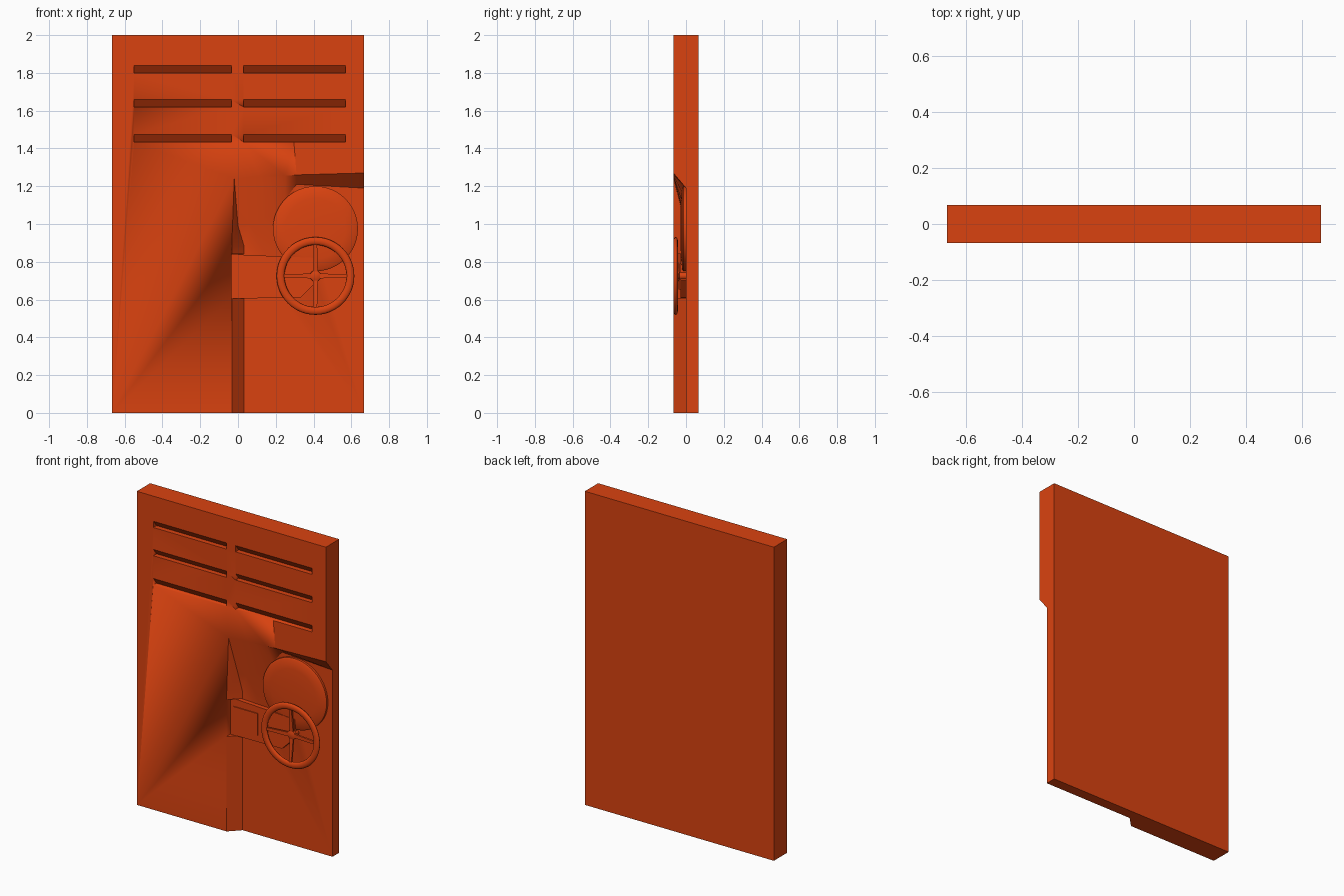
import bpy, bmesh, math
from mathutils import Vector, Matrix

if "Cube" in bpy.data.objects:
    bpy.data.objects.remove(bpy.data.objects["Cube"])

orange = bpy.data.materials.new("orange paint")
orange.diffuse_color = (0.70, 0.055, 0.005, 1)
orange.use_nodes = True
orange.node_tree.nodes["Principled BSDF"].inputs["Base Color"].default_value = orange.diffuse_color
W, D, H = 0.667, 0.067, 2.0


def finish(bm, name, mat=orange, angle=30):
    bmesh.ops.recalc_face_normals(bm, faces=bm.faces)
    me = bpy.data.meshes.new(name)
    bm.to_mesh(me)
    bm.free()
    ob = bpy.data.objects.new(name, me)
    bpy.context.collection.objects.link(ob)
    me.materials.append(mat)
    bpy.ops.object.select_all(action='DESELECT')
    ob.select_set(True)
    bpy.context.view_layer.objects.active = ob
    bpy.ops.object.shade_smooth_by_angle(angle=math.radians(angle))
    return ob


def loft(bm, rings):
    """Closed solid through rings of equal point counts."""
    vs = [[bm.verts.new(p) for p in r] for r in rings]
    n = len(vs[0])
    for a, b in zip(vs, vs[1:]):
        for i in range(n):
            bm.faces.new((a[i], a[(i + 1) % n], b[(i + 1) % n], b[i]))
    bm.faces.new(vs[0])
    bm.faces.new(vs[-1])


def circle(cx, cz, r, y, n=48):
    return [(cx + r * math.cos(2 * math.pi * i / n), y, cz + r * math.sin(2 * math.pi * i / n))
            for i in range(n)]


# Door: full slab with a sloped-edge recess in the lower right of the front
rim = [(-.033, 0), (-.033, .88), (-.02, 1.24), (.06, 1.245), (.12, 1.25), (.19, 1.25),
       (.25, 1.255), (.31, 1.26), (W, 1.27)]
foot = [(.033, 0), (.033, .88), (.0, .99), (.06, .995), (.12, 1.015), (.19, 1.06),
        (.25, 1.13), (.31, 1.21), (W, 1.19)]
bm = bmesh.new()
v = lambda x, y, z: bm.verts.new((x, y, z))
F = [v(x, -D, z) for x, z in rim]
G = [v(x, 0, z) for x, z in foot]
fa, fb, fc, gd = v(-W, -D, 0), v(-W, -D, H), v(W, -D, H), v(W, 0, 0)
ba, bb, bc, bd = v(-W, D, 0), v(-W, D, H), v(W, D, H), v(W, D, 0)
faces = [[fa] + F + [fc, fb], [gd] + G[::-1], [fa, ba, bd, gd, G[0], F[0]],
         [fa, fb, bb, ba], [fb, fc, bc, bb], [fc, F[-1], G[-1], gd, bd, bc], [ba, bb, bc, bd]]
for i in range(len(F) - 1):
    faces.append([F[i], F[i + 1], G[i + 1], G[i]])
for f in faces:
    bm.faces.new(f)
door = finish(bm, "door")

# Cutters: six louvre vents and the latch notch
bm = bmesh.new()
for z0, z1 in ((1.80, 1.84), (1.62, 1.66), (1.433, 1.475)):
    for x0, x1 in ((-.55, -.035), (.03, .57)):
        prof = [(-D, z1), (-.035, z0), (-.1, z0), (-.1, z1)]
        loft(bm, [[(x, y, z) for y, z in prof] for x in (x0, x1)])
loft(bm, [[(x, -.1, .605), (x, -.001, .605), (x, -.001, .84), (x, -.1, .84)] for x in (-.035, .06)])
cutter = finish(bm, "vent_cutter")
mod = door.modifiers.new("vents", 'BOOLEAN')
mod.operation, mod.solver, mod.object = 'DIFFERENCE', 'EXACT', cutter
bpy.context.view_layer.objects.active = door
bpy.ops.object.modifier_apply(modifier="vents")
bpy.data.objects.remove(cutter)

# Latch box tapering towards the wheel, with an inset plate
bm = bmesh.new()
outline = [(-.035, .605), (.33, .61), (.42, .70), (.42, .82), (-.035, .84)]
loft(bm, [[(x, y, z) for x, z in outline] for y in (.003, -.028)])
finish(bm, "latch_box")
bm = bmesh.new()
plate = [(-.01, .65), (.16, .65), (.16, .79), (-.01, .79)]
loft(bm, [[(x, y, z) for x, z in plate] for y in (-.026, -.034)])
finish(bm, "latch_plate")

# Domed round cover
bm = bmesh.new()
loft(bm, [circle(.41, .975, r, y) for r, y in
          ((.225, .003), (.225, -.014), (.215, -.02), (.16, -.026), (.09, -.029), (.03, -.03))])
finish(bm, "round_cover")

# Wheel rim: flattened ring
cx, cz = .41, .725
bm = bmesh.new()
n, m = 48, 12
ring = []
for i in range(n):
    a = 2 * math.pi * i / n
    row = []
    for j in range(m):
        b = 2 * math.pi * j / m
        r = .185 + .021 * math.cos(b)
        row.append(bm.verts.new((cx + r * math.cos(a), -.055 + .012 * math.sin(b), cz + r * math.sin(a))))
    ring.append(row)
for i in range(n):
    p, q = ring[i], ring[(i + 1) % n]
    for j in range(m):
        k = (j + 1) % m
        bm.faces.new((p[j], q[j], q[k], p[k]))
finish(bm, "wheel_rim", angle=60)

# Four spokes dipping to the hub
bm = bmesh.new()
for k in range(4):
    rot = Matrix.Rotation(k * math.pi / 2, 3, 'Y')
    rings = []
    for d, y, w in ((.01, -.042, .013), (.17, -.055, .009)):
        sec = [(d, y - .006, -w), (d, y + .006, -w), (d, y + .006, w), (d, y - .006, w)]
        rings.append([rot @ Vector(p) + Vector((cx, 0, cz)) for p in sec])
    loft(bm, rings)
finish(bm, "wheel_spokes")

# Hub and shaft
bm = bmesh.new()
loft(bm, [circle(cx, cz, r, y, 24) for r, y in ((.02, 0), (.02, -.034), (.03, -.036), (.028, -.048), (.015, -.053))])
finish(bm, "wheel_hub")
